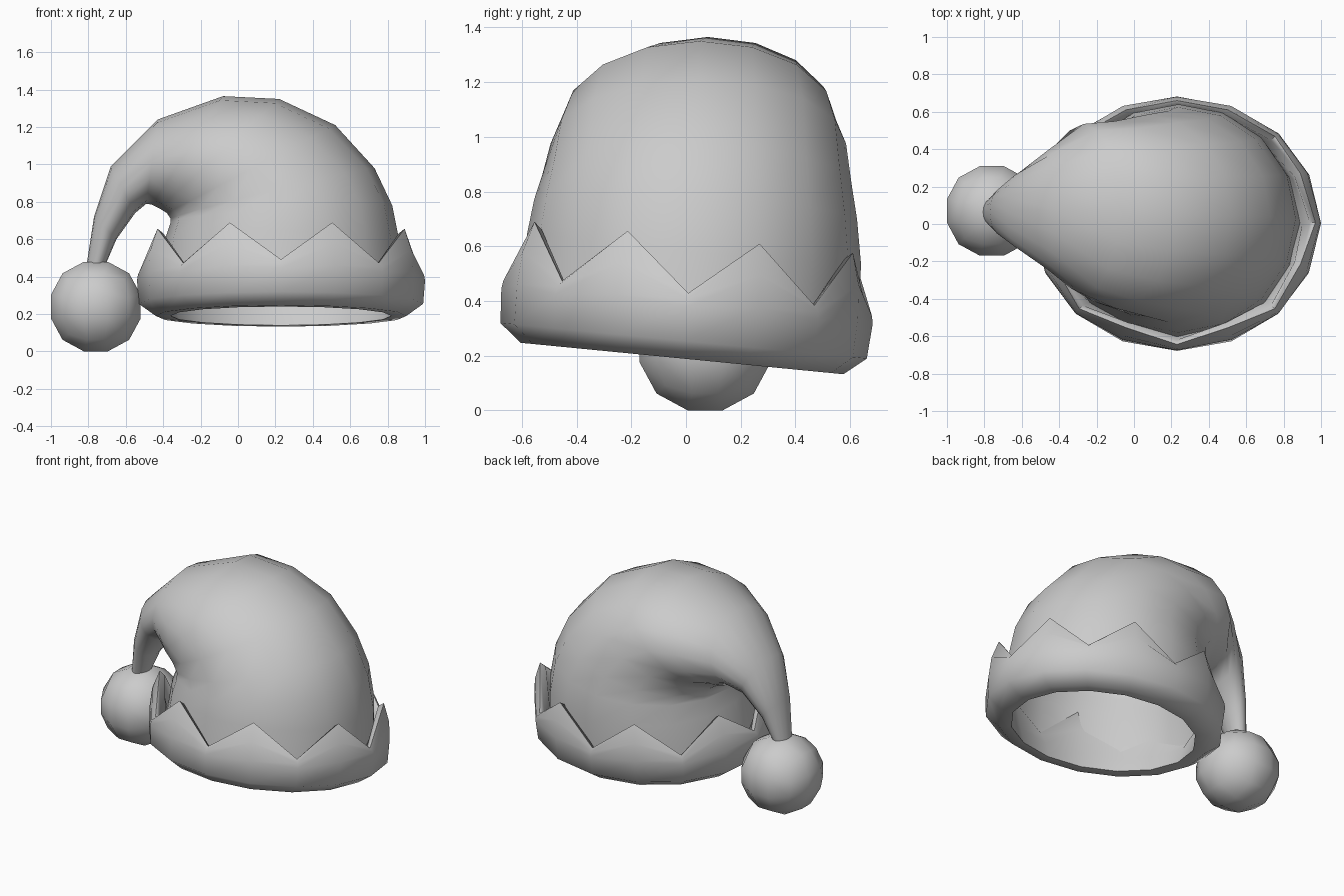
import bpy, bmesh
from math import cos, sin, pi, tan, radians
from mathutils import Vector

if "Cube" in bpy.data.objects:
    bpy.data.objects.remove(bpy.data.objects["Cube"])

SEG = 16
TILT = 0.097


def finish(bm, name, angle):
    bmesh.ops.remove_doubles(bm, verts=bm.verts, dist=0.0005)
    bmesh.ops.recalc_face_normals(bm, faces=bm.faces)
    mesh = bpy.data.meshes.new(name)
    bm.to_mesh(mesh)
    bm.free()
    ob = bpy.data.objects.new(name, mesh)
    bpy.context.collection.objects.link(ob)
    bpy.ops.object.select_all(action='DESELECT')
    ob.select_set(True)
    bpy.context.view_layer.objects.active = ob
    bpy.ops.object.shade_smooth_by_angle(angle=radians(angle))
    return ob


def loft(rings):
    """Skin a list of equal-length closed point rings with quads."""
    bm = bmesh.new()
    loops = [[bm.verts.new(p) for p in ring] for ring in rings]
    for a, b in zip(loops, loops[1:]):
        for i in range(SEG):
            j = (i + 1) % SEG
            bm.faces.new((a[i], a[j], b[j], b[i]))
    return bm


# Hat body: rings fan around the crease and taper into the drooping tail
# (outer x, outer z, inner x, inner z, half depth, centre y, sideways tilt)
sections = [
    (0.89, 0.31, -0.43, 0.31, 0.615, 0.005, TILT),
    (0.865, 0.58, -0.39, 0.60, 0.610, 0.03, TILT),
    (0.825, 0.78, -0.36, 0.69, 0.590, 0.035, 0.06),
    (0.73, 0.98, -0.36, 0.71, 0.565, 0.04, 0.03),
    (0.52, 1.21, -0.38, 0.74, 0.540, 0.045, 0),
    (0.22, 1.35, -0.42, 0.765, 0.500, 0.05, 0),
    (-0.08, 1.365, -0.46, 0.785, 0.455, 0.08, 0),
    (-0.43, 1.24, -0.49, 0.79, 0.320, 0.075, 0),
    (-0.68, 0.99, -0.55, 0.74, 0.205, 0.07, 0),
    (-0.77, 0.72, -0.65, 0.60, 0.125, 0.065, 0),
    (-0.81, 0.46, -0.71, 0.46, 0.070, 0.065, 0),
]
rings = []
for ox, oz, ix, iz, ry, cy, tilt in sections:
    ring = []
    for i in range(SEG):
        c, s = cos(2 * pi * i / SEG), sin(2 * pi * i / SEG)
        ring.append(((ox + ix) / 2 + (ox - ix) / 2 * c, cy + ry * s,
                     (oz + iz) / 2 + (oz - iz) / 2 * c - tilt * ry * s))
    rings.append(ring)
finish(loft(rings), "hat_body", 60)

# Cuff: tilted oval band whose upper edge alternates valleys and points
# (valley radius, valley height, point radius, point height)
profile = [
    (0.62, 0.10, 0.62, 0.10),
    (0.59, 0.00, 0.59, 0.00),
    (0.67, 0.00, 0.67, 0.00),
    (0.76, 0.065, 0.76, 0.065),
    (0.77, 0.19, 0.765, 0.21),
    (0.765, 0.22, 0.755, 0.33),
    (0.74, 0.24, 0.715, 0.445),
    (0.71, 0.22, 0.68, 0.42),
    (0.67, 0.17, 0.67, 0.28),
    (0.62, 0.10, 0.62, 0.10),
]
rings = []
for vr, vh, pr, ph in profile:
    ring = []
    for i in range(SEG):
        r, h = (pr, ph) if i % 2 else (vr, vh)
        a = 2 * pi * i / SEG
        ring.append((r * cos(a), 0.885 * r * sin(a), h))
    rings.append(ring)
cuff = finish(loft(rings), "cuff", 80)
cuff.location = (0.23, -0.015, 0.19)
cuff.rotation_euler.x = -TILT

# Pompom: cube grid blown up to a ball
bm = bmesh.new()
bmesh.ops.create_cube(bm, size=2)
bmesh.ops.subdivide_edges(bm, edges=bm.edges[:], cuts=2, use_grid_fill=True)
for v in bm.verts:
    v.co = Vector([c if abs(c) > 0.9 else (tan(pi / 12) if c > 0 else -tan(pi / 12))
                   for c in v.co]).normalized() * 0.256
pompom = finish(bm, "pompom", 60)
pompom.location = (-0.76, 0.07, 0.24)
